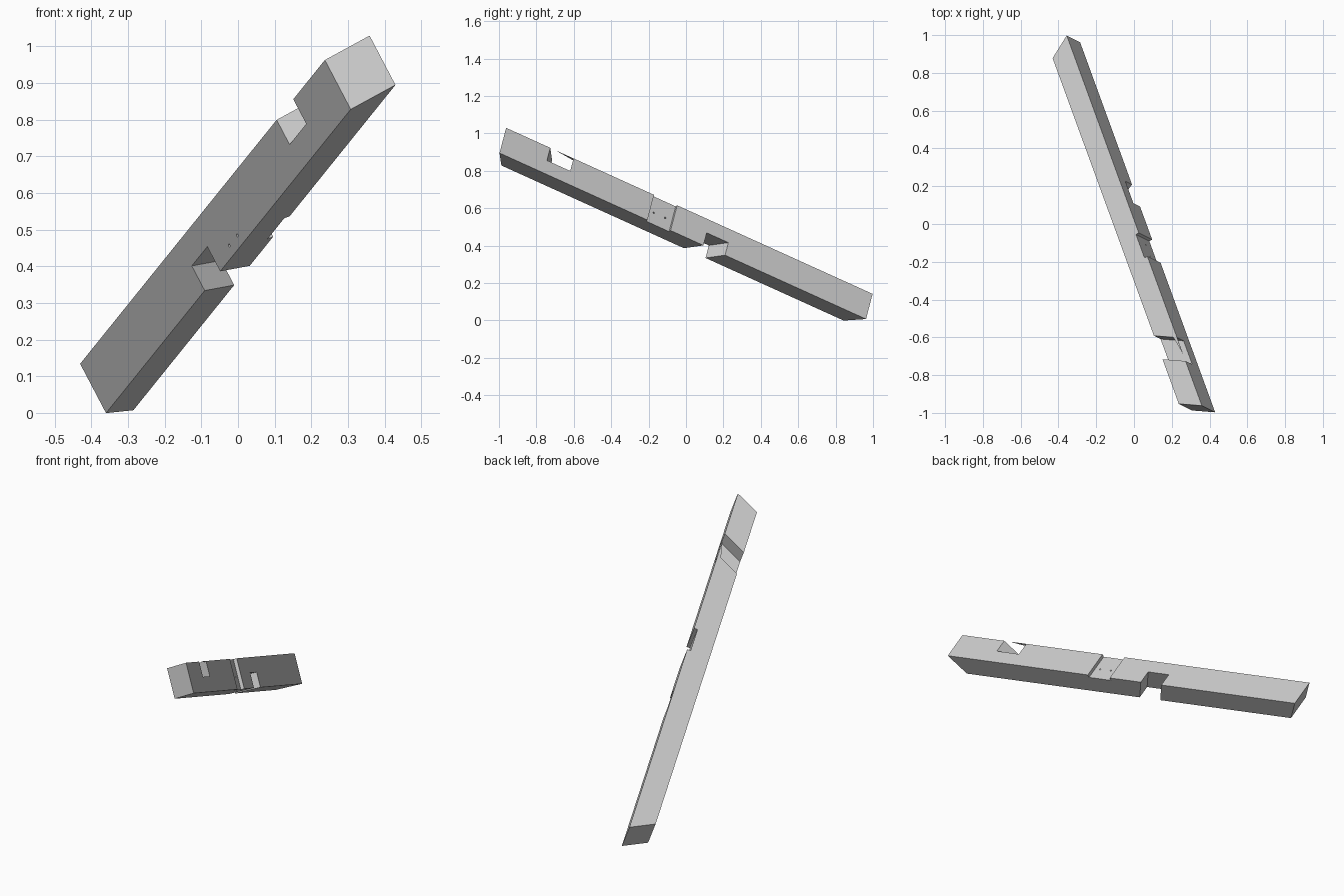
import bpy
import bmesh
from mathutils import Matrix, Vector

if "Cube" in bpy.data.objects:
    bpy.data.objects.remove(bpy.data.objects["Cube"], do_unlink=True)

# Beam frame: x runs along the beam, y across its width, z down its depth
along = Vector((-0.3155, 0.8644, -0.3916)).normalized()
across = Vector((0.834, 0.4495, 0.32))
across = (across - along * across.dot(along)).normalized()
down = along.cross(across)
FRAME = Matrix((along, across, down)).transposed().to_4x4()
FRAME.translation = (0.237, -0.952, 0.963)
WIDTH, DEPTH, LENGTH = 0.1188, 0.156, 2.117
OVER = 0.03

wood = bpy.data.materials.new("pale grey")
wood.use_nodes = True
wood.diffuse_color = (0.6, 0.6, 0.6, 1)
wood.node_tree.nodes["Principled BSDF"].inputs["Base Color"].default_value = (0.6, 0.6, 0.6, 1)


def finish(bm, name, cutter):
    bmesh.ops.recalc_face_normals(bm, faces=bm.faces)
    bm.transform(FRAME)
    mesh = bpy.data.meshes.new(name)
    bm.to_mesh(mesh)
    bm.free()
    mesh.materials.append(wood)
    obj = bpy.data.objects.new(name, mesh)
    bpy.context.collection.objects.link(obj)
    obj.hide_render = cutter
    return obj


def prism(name, outline, top, bottom, cutter=True):
    bm = bmesh.new()
    face = bm.faces.new([bm.verts.new((s, p, top)) for s, p in outline])
    grown = bmesh.ops.extrude_face_region(bm, geom=[face])["geom"]
    moved = [v for v in grown if isinstance(v, bmesh.types.BMVert)]
    bmesh.ops.translate(bm, verts=moved, vec=(0, 0, bottom - top))
    return finish(bm, name, cutter)


def skewed(start, end, skew_start, skew_end, margin):
    """Four-sided outline whose ends lean by a skew over the beam width."""
    low, high = -margin, WIDTH + margin
    at = lambda base, skew, p: (base + skew * p / WIDTH, p)
    return [at(start, skew_start, low), at(end, skew_end, low),
            at(end, skew_end, high), at(start, skew_start, high)]


def rod(name, start, end, radius=0.004):
    start, end = Vector(start), Vector(end)
    bm = bmesh.new()
    bmesh.ops.create_cone(bm, cap_ends=True, segments=12, radius1=radius,
                          radius2=radius, depth=(end - start).length * 1.6)
    turn = (end - start).to_track_quat("Z", "Y").to_matrix().to_4x4()
    bm.transform(Matrix.Translation((start + end) / 2) @ turn)
    return finish(bm, name, True)


# Beam with mitred ends
beam = prism("beam", skewed(0, LENGTH, -0.073, 0.077, 0), 0, DEPTH, cutter=False)

# Half-depth notches on top and underneath, and a shallow side recess
cutters = [
    prism("top_notch_cutter", skewed(0.273, 0.417, -0.073, -0.073, OVER), -OVER, DEPTH / 2),
    prism("bottom_notch_cutter", skewed(1.129, 1.263, 0.059, 0.059, OVER), DEPTH / 2, DEPTH + OVER),
    prism("side_recess_cutter",
          [(0.842, WIDTH - 0.018), (0.985, WIDTH - 0.018),
           (0.985, WIDTH + OVER), (0.842, WIDTH + OVER)], -OVER, DEPTH + OVER),
]

# Peg holes: straight ones through the notches, slanted ones through the recess
for s, p in [(0.285, 0.03), (0.312, 0.082), (1.24, 0.034), (1.207, 0.082)]:
    cutters.append(rod("peg_hole_cutter", (s, p, 0), (s, p, DEPTH)))
for s in (0.874, 0.944):
    cutters.append(rod("slanted_hole_cutter", (s, 0.1, 0.09), (s + 0.067, 0, 0.128)))

for cutter in cutters:
    cut = beam.modifiers.new(cutter.name, "BOOLEAN")
    cut.operation = "DIFFERENCE"
    cut.solver = "EXACT"
    cut.object = cutter

# Bake the cuts and drop the cutters
bpy.context.view_layer.update()
graph = bpy.context.evaluated_depsgraph_get()
baked = bpy.data.meshes.new_from_object(beam.evaluated_get(graph))
beam.modifiers.clear()
beam.data = baked
for cutter in cutters:
    bpy.data.objects.remove(cutter, do_unlink=True)

# Thin splinter left along the edge of the top notch
prism("notch_splinter", [(0.356, 0.1), (0.344, WIDTH), (0.245, WIDTH)], 0, 0.002, cutter=False)
